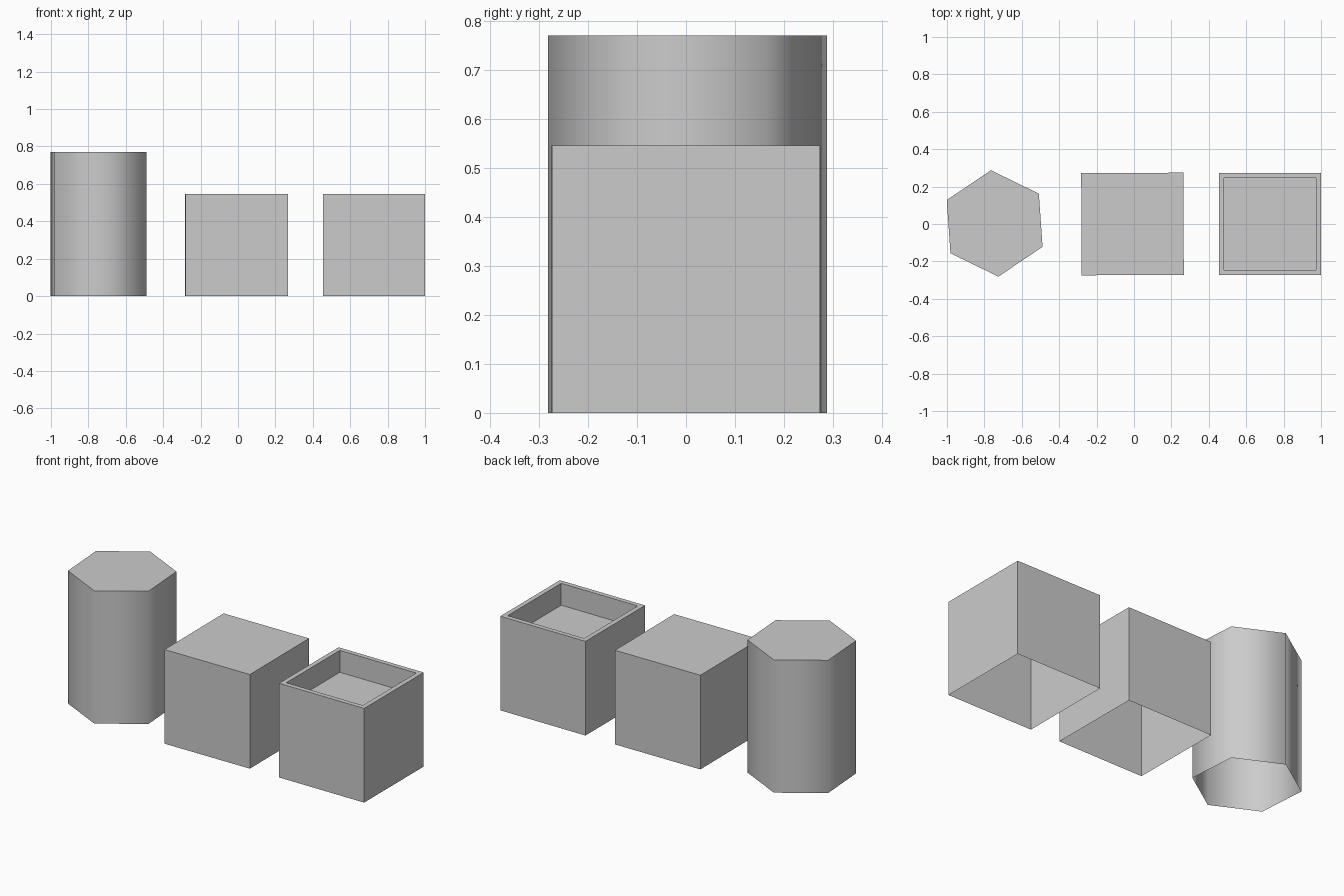
import bpy, bmesh, math
from mathutils import Vector

if "Cube" in bpy.data.objects:
    bpy.data.objects.remove(bpy.data.objects["Cube"], do_unlink=True)

GREY = (0.6, 0.6, 0.6, 1.0)
grey = bpy.data.materials.new("plain_grey")
grey.use_nodes = True
grey.diffuse_color = GREY
grey.node_tree.nodes["Principled BSDF"].inputs["Base Color"].default_value = GREY


def open_prism(name, sides, radius, height, center, turn, smooth=False, recess=None):
    """Upright prism with a closed top and an open underside."""
    bm = bmesh.new()
    ring = [bm.verts.new((radius * math.cos(a), radius * math.sin(a), 0))
            for a in (math.radians(turn) + math.tau * i / sides for i in range(sides))]
    base = bm.faces.new(ring)
    top = bmesh.ops.extrude_face_region(bm, geom=[base])["geom"]
    bmesh.ops.translate(bm, vec=(0, 0, height),
                        verts=[g for g in top if isinstance(g, bmesh.types.BMVert)])
    lid = next(g for g in top if isinstance(g, bmesh.types.BMFace))
    if base.is_valid:
        bmesh.ops.delete(bm, geom=[base], context='FACES_ONLY')
    for f in bm.faces:
        f.smooth = smooth and f is not lid
    # Sunken well in the lid
    if recess:
        rim, depth = recess
        bmesh.ops.inset_individual(bm, faces=[lid], thickness=rim)
        floor = bmesh.ops.extrude_discrete_faces(bm, faces=[lid])["faces"][0]
        old_loop = [v for v in bm.verts if v.is_valid and not v.link_faces]
        bmesh.ops.translate(bm, vec=(0, 0, -depth), verts=floor.verts)
        bmesh.ops.delete(bm, geom=old_loop, context='VERTS')
    bmesh.ops.recalc_face_normals(bm, faces=bm.faces)
    # Keep the lid facing outward on the open shell
    bm.faces.ensure_lookup_table()
    highest = max(bm.faces, key=lambda f: f.calc_center_median().z)
    if highest.normal.z < 0:
        bmesh.ops.reverse_faces(bm, faces=bm.faces)
    mesh = bpy.data.meshes.new(name)
    bm.to_mesh(mesh)
    bm.free()
    mesh.materials.append(grey)
    obj = bpy.data.objects.new(name, mesh)
    obj.location = Vector((*center, 0))
    bpy.context.collection.objects.link(obj)
    return obj


BOX = 0.546
CORNER = BOX / math.sqrt(2)

# Tall six-sided column
open_prism("hex_column", 6, 0.285, 0.77, (-0.745, 0.003), 34, smooth=True)
# Plain block in the middle
open_prism("plain_block", 4, CORNER, BOX, (-0.008, 0), 45.3)
# Block with a shallow well in its top
open_prism("hollow_block", 4, CORNER, BOX, (0.727, 0), 45, recess=(0.039, 0.127))
